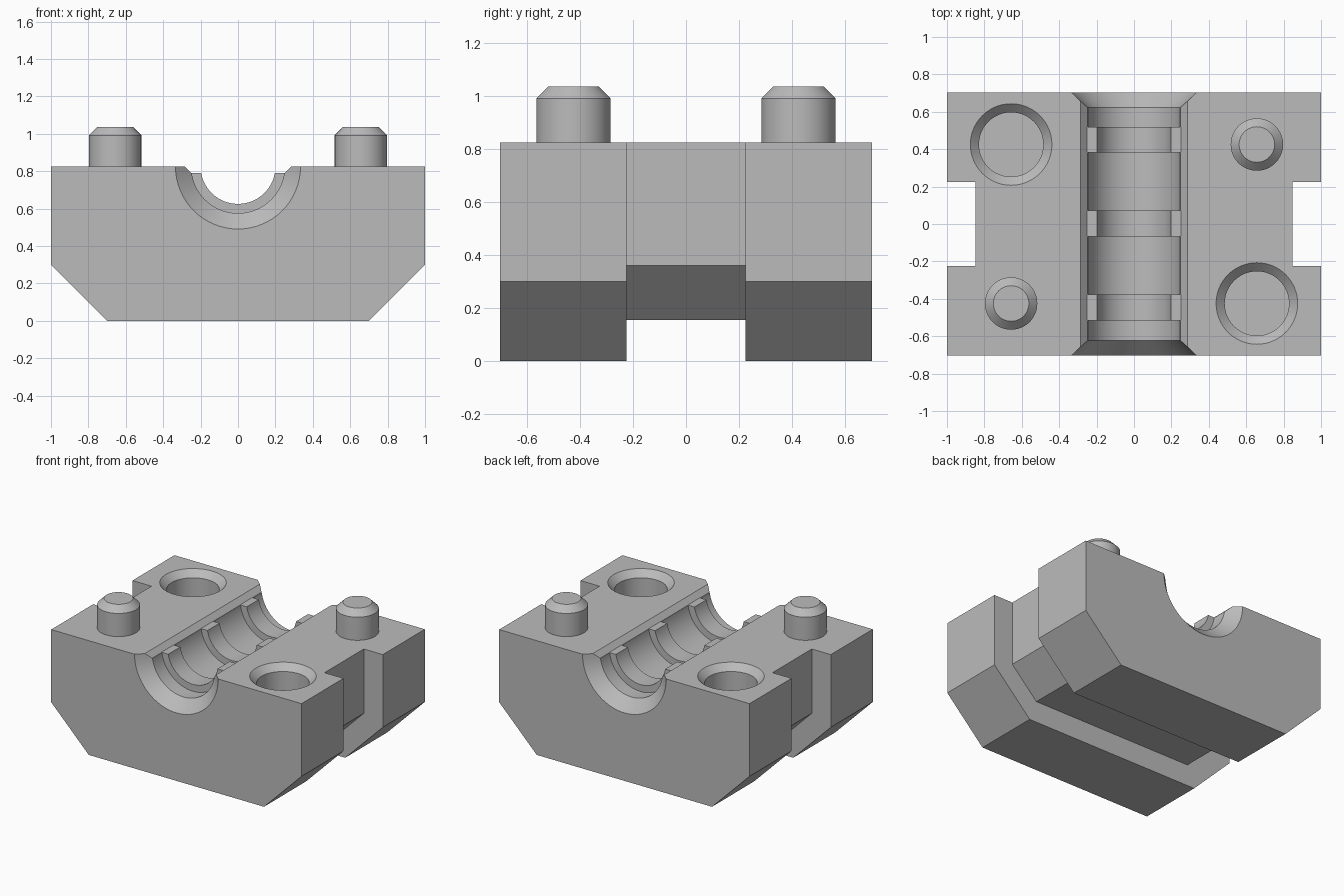
import bpy, bmesh, math
from mathutils import Matrix

if "Cube" in bpy.data.objects:
    bpy.data.objects.remove(bpy.data.objects["Cube"], do_unlink=True)

HALF_Y, TOP, NOTCH_Y = 0.703, 0.825, 0.224
BORE, RIDGE, SEG = 0.25, 0.2, 64

grey = bpy.data.materials.new("plain grey")
grey.use_nodes = True
colour = (0.5, 0.5, 0.5, 1)
grey.diffuse_color = colour
grey.node_tree.nodes["Principled BSDF"].inputs["Base Color"].default_value = colour


def finish(name, bm):
    bmesh.ops.recalc_face_normals(bm, faces=bm.faces)
    mesh = bpy.data.meshes.new(name)
    bm.to_mesh(mesh)
    bm.free()
    mesh.materials.append(grey)
    ob = bpy.data.objects.new(name, mesh)
    bpy.context.collection.objects.link(ob)
    return ob


def activate(ob):
    bpy.ops.object.select_all(action='DESELECT')
    ob.select_set(True)
    bpy.context.view_layer.objects.active = ob


def lathe(name, profile, matrix):
    """Closed solid of revolution from (radius, height) pairs."""
    bm = bmesh.new()
    rings = [[bm.verts.new((r * math.cos(a), r * math.sin(a), h))
              for a in (2 * math.pi * i / SEG for i in range(SEG))]
             for r, h in profile]
    for low, high in zip(rings, rings[1:]):
        for i in range(SEG):
            j = (i + 1) % SEG
            bm.faces.new((low[i], low[j], high[j], high[i]))
    bm.faces.new(rings[0])
    bm.faces.new(rings[-1])
    bm.transform(matrix)
    return finish(name, bm)


def prism(name, outline, y0, y1):
    """Outline in x and z, extruded along y."""
    bm = bmesh.new()
    face = bm.faces.new([bm.verts.new((x, y0, z)) for x, z in outline])
    new = bmesh.ops.extrude_face_region(bm, geom=[face])["geom"]
    bmesh.ops.translate(bm, vec=(0, y1 - y0, 0),
                        verts=[v for v in new if isinstance(v, bmesh.types.BMVert)])
    return finish(name, bm)


def cut(target, cutter):
    cutter.hide_render = True
    mod = target.modifiers.new("cut", 'BOOLEAN')
    mod.operation, mod.solver, mod.object = 'DIFFERENCE', 'EXACT', cutter
    activate(target)
    bpy.ops.object.modifier_apply(modifier=mod.name)
    bpy.data.objects.remove(cutter, do_unlink=True)


# Block with a band notched around its sides and underside
def section(half):
    return half + [(-x, z) for x, z in reversed(half)]


outer = section([(1, TOP), (1, 0.3), (0.7, 0)])
inner = section([(0.848, TOP), (0.848, 0.36), (0.643, 0.155)])
stations = [(-HALF_Y, outer), (-NOTCH_Y, outer), (-NOTCH_Y, inner),
            (NOTCH_Y, inner), (NOTCH_Y, outer), (HALF_Y, outer)]
bm = bmesh.new()
loops = [[bm.verts.new((x, y, z)) for x, z in pts] for y, pts in stations]
for a, b in zip(loops, loops[1:]):
    for i in range(len(a) - 1):
        bm.faces.new((a[i], a[i + 1], b[i + 1], b[i]))
bm.faces.new(loops[0])
bm.faces.new(loops[-1])
bm.faces.new([l[0] for l in loops] + [l[-1] for l in reversed(loops)])
block = finish("clamp_block", bm)

# Bore along y, flared at both ends
flare = [(0.345, HALF_Y + 0.01), (BORE, HALF_Y - 0.08)]
bore = [(r, -h) for r, h in flare] + [(r, h) for r, h in reversed(flare)]
to_y = Matrix.Translation((0, 0, TOP)) @ Matrix.Rotation(math.pi / 2, 4, 'X')
cut(block, lathe("bore_cutter", bore, to_y))

# Bevelled upper edges of the bore
cut(block, prism("bevel_cutter", [(-0.249, 0.789), (0.249, 0.789),
                                  (0.295, TOP + 0.01), (-0.295, TOP + 0.01)], -1, 1))

# Sockets and pins at opposite corners
for side, label in ((1, "left"), (-1, "right")):
    x, y = side * 0.657, 0.425
    socket = [(0.172, -0.3), (0.172, -0.046), (0.228, 0.01)]
    cut(block, lathe("socket_cutter", socket, Matrix.Translation((x, -side * y, TOP))))
    pin = [(0.14, -0.02), (0.14, 0.167), (0.095, 0.212)]
    lathe(label + "_pin", pin, Matrix.Translation((x, side * y, TOP)))


# Gripping ridges inside the bore, flat at their upper ends
def arc(r, steps=40):
    start = math.asin(-0.035 / r)
    span = -math.pi - 2 * start
    return [(r * math.cos(start + span * i / steps),
             TOP + r * math.sin(start + span * i / steps)) for i in range(steps + 1)]


for y, label in ((-0.446, "front"), (0.002, "middle"), (0.45, "back")):
    prism(label + "_ridge", arc(RIDGE) + arc(BORE + 0.008)[::-1], y - 0.069, y + 0.069)

for ob in list(bpy.context.collection.objects):
    if ob.type == 'MESH' and grey.name in ob.data.materials:
        activate(ob)
        bpy.ops.object.shade_smooth_by_angle(angle=math.radians(30))
